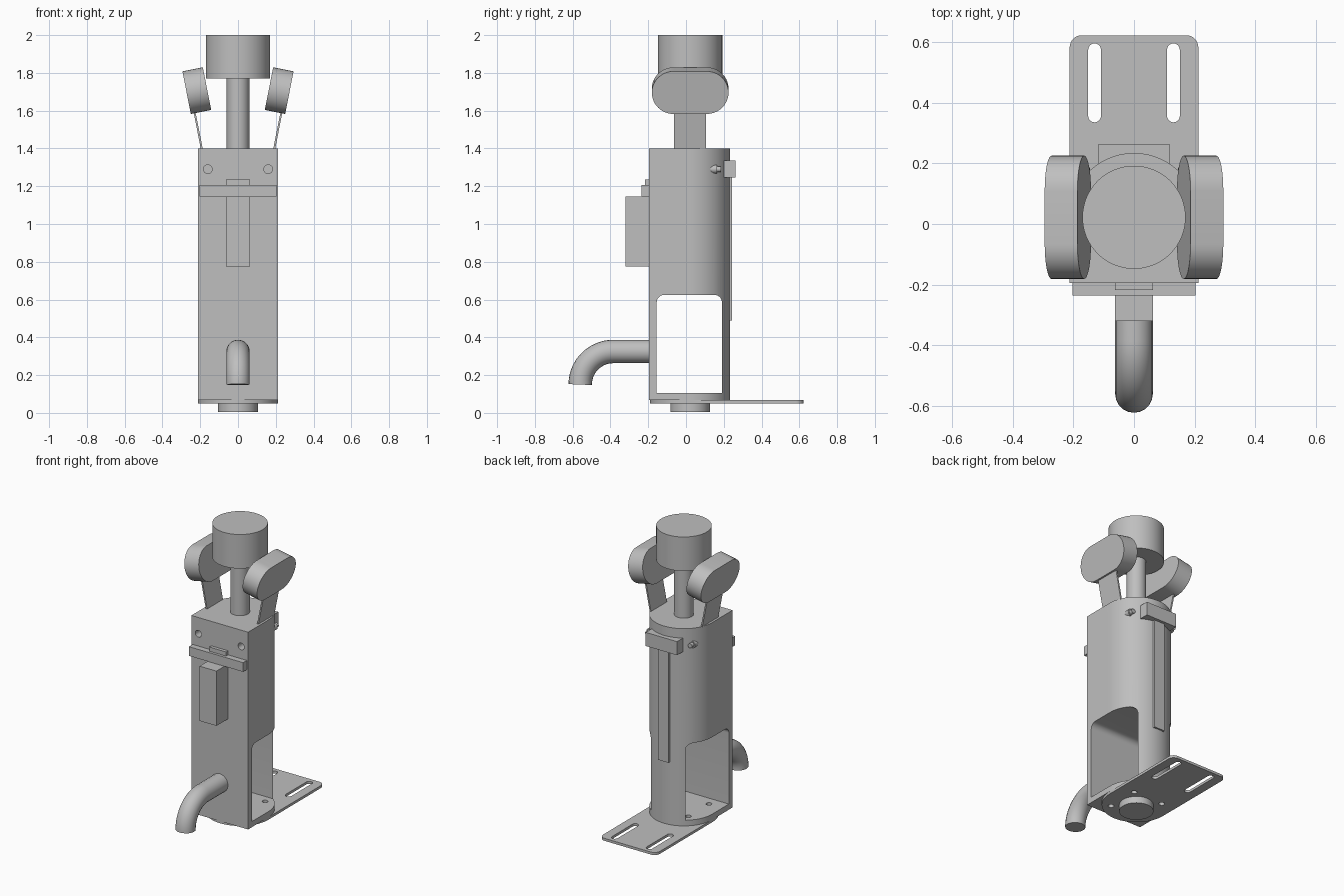
import bpy, bmesh
from math import cos, sin, pi, radians
from mathutils import Matrix

if "Cube" in bpy.data.objects:
    bpy.data.objects.remove(bpy.data.objects["Cube"], do_unlink=True)

grey = bpy.data.materials.new("plain grey")
grey.use_nodes = True
grey.diffuse_color = (0.52, 0.52, 0.52, 1)
grey.node_tree.nodes["Principled BSDF"].inputs["Base Color"].default_value = grey.diffuse_color

CY = 0.022      # depth of the main axis
R = 0.212       # radius of the rounded back


def finish(obj):
    """Give the object its material and smooth the curved sides."""
    obj.data.materials.clear()
    obj.data.materials.append(grey)
    bpy.ops.object.select_all(action="DESELECT")
    obj.select_set(True)
    bpy.context.view_layer.objects.active = obj
    bpy.ops.object.shade_smooth_by_angle(angle=radians(30))
    return obj


def arc(cx, cy, r, start, end, n=12):
    angles = [radians(start + (end - start) * i / n) for i in range(n + 1)]
    return [(cx + r * cos(a), cy + r * sin(a)) for a in angles]


def circle(cx, cy, r, n=48):
    return arc(cx, cy, r, 0, 360, n)[:-1]


def rect(a0, a1, b0, b1):
    return [(a0, b0), (a1, b0), (a1, b1), (a0, b1)]


def prism(name, profile, lo, hi, axis="Z", matrix=None):
    """Extrude a flat profile along one axis."""
    place = {"Z": lambda a, b: (a, b, lo),
             "X": lambda a, b: (lo, a, b),
             "Y": lambda a, b: (a, lo, b)}[axis]
    bm = bmesh.new()
    face = bm.faces.new([bm.verts.new(place(a, b)) for a, b in profile])
    step = [hi - lo if k == axis else 0 for k in "XYZ"]
    grown = bmesh.ops.extrude_face_region(bm, geom=[face], use_keep_orig=True)
    bmesh.ops.translate(bm, vec=step, verts=[v for v in grown["geom"] if isinstance(v, bmesh.types.BMVert)])
    bmesh.ops.recalc_face_normals(bm, faces=bm.faces[:])
    if matrix:
        bm.transform(matrix)
    mesh = bpy.data.meshes.new(name)
    bm.to_mesh(mesh)
    bm.free()
    obj = bpy.data.objects.new(name, mesh)
    bpy.context.collection.objects.link(obj)
    return finish(obj)


def cut(obj, cutters):
    """Subtract the cutters and discard them."""
    bpy.context.view_layer.objects.active = obj
    for cutter in cutters:
        mod = obj.modifiers.new("cut", "BOOLEAN")
        mod.operation = "DIFFERENCE"
        mod.solver = "EXACT"
        mod.object = cutter
        bpy.ops.object.modifier_apply(modifier=mod.name)
        bpy.data.objects.remove(cutter, do_unlink=True)
    finish(obj)


def bolt_holes():
    return [prism("hole_cutter", circle(x, CY + y, 0.018, 20), 0.02, 0.2)
            for x in (-0.11, 0.11) for y in (-0.11, 0.11)]


# Body: flat front, rounded back, with a side-to-side window
body = prism("body", [(-R, -0.195), (R, -0.195)] + arc(0, CY, R, 0, 180, 48), 0.067, 1.4)
window = [(-0.155, 0.105), (0.19, 0.105)] + arc(0.15, 0.585, 0.04, 0, 90, 8) \
    + arc(-0.115, 0.585, 0.04, 90, 180, 8)
cut(body, [prism("window_cutter", window, -0.5, 0.5, "X")] + bolt_holes()
    + [prism("recess_cutter", circle(s * 0.16, 1.29, 0.023, 24), -0.3, -0.12, "Y") for s in (-1, 1)])

# Base plate: round under the body, slotted at the back
plate = prism("base_plate", arc(0, CY, R, 180, 360, 48)
              + arc(R - 0.04, 0.582, 0.04, 0, 90, 8)
              + arc(0.04 - R, 0.582, 0.04, 90, 180, 8), 0.05, 0.067)
slots = [prism("slot_cutter", arc(x, 0.574, 0.021, 0, 180) + arc(x, 0.356, 0.021, 180, 360), 0, 0.1)
         for x in (-0.13, 0.13)]
cut(plate, slots + bolt_holes())
prism("base_disc", circle(0, CY, 0.105), 0.005, 0.05)

# Plunger on top
prism("plunger_rod", circle(0, CY, 0.06), 1.39, 1.78)
prism("plunger_knob", circle(0, CY, 0.17, 64), 1.77, 2.0)

# Tilted side pads on thin arms, and rear bolts
pad = arc(0.088, 0, 0.115, -90, 90, 20) + arc(-0.088, 0, 0.115, 90, 270, 20)
for side, label in ((1, "left"), (-1, "right")):
    tilt = Matrix.Translation((side * 0.218, CY, 1.706)) @ Matrix.Rotation(side * radians(11.2), 4, "Y")
    prism(label + "_pad", pad, -0.055, 0.055, "X", tilt)
    outer = side * 0.034
    prism(label + "_arm", rect(-0.085, 0.085, -0.33, -0.1), outer - 0.005, outer + 0.005, "X", tilt)
    prism(label + "_bolt", circle(side * 0.16, 1.29, 0.023, 24), 0.1, 0.163, "Y")
    prism(label + "_bolt_tip", circle(side * 0.16, 1.29, 0.015, 24), 0.16, 0.186, "Y")

# Front fittings
prism("front_bar", rect(-0.203, 0.203, 1.145, 1.207), -0.235, -0.19, "Y")
prism("front_tab", rect(-0.063, 0.063, 1.145, 1.235), -0.217, -0.19, "Y")
prism("front_box", rect(-0.063, 0.063, 0.775, 1.145), -0.32, -0.19, "Y")

# Rear fittings
prism("rear_block", rect(-0.117, 0.117, 1.245, 1.337), 0.2, 0.263, "Y")
prism("rear_strip", rect(-0.04, 0.04, 0.49, 1.245), 0.2, 0.244, "Y")

# Spout bending down from the front
path = [(-0.17, 0.325)] + arc(-0.385, 0.15, 0.175, 90, 180, 20)
curve = bpy.data.curves.new("spout", "CURVE")
curve.dimensions = "3D"
curve.bevel_depth = 0.062
curve.bevel_resolution = 8
curve.use_fill_caps = True
spline = curve.splines.new("POLY")
spline.points.add(len(path) - 1)
for point, (y, z) in zip(spline.points, path):
    point.co = (0, y, z, 1)
spout = bpy.data.objects.new("spout", curve)
bpy.context.collection.objects.link(spout)
bpy.ops.object.select_all(action="DESELECT")
spout.select_set(True)
bpy.context.view_layer.objects.active = spout
bpy.ops.object.convert(target="MESH")
finish(bpy.context.view_layer.objects.active)
